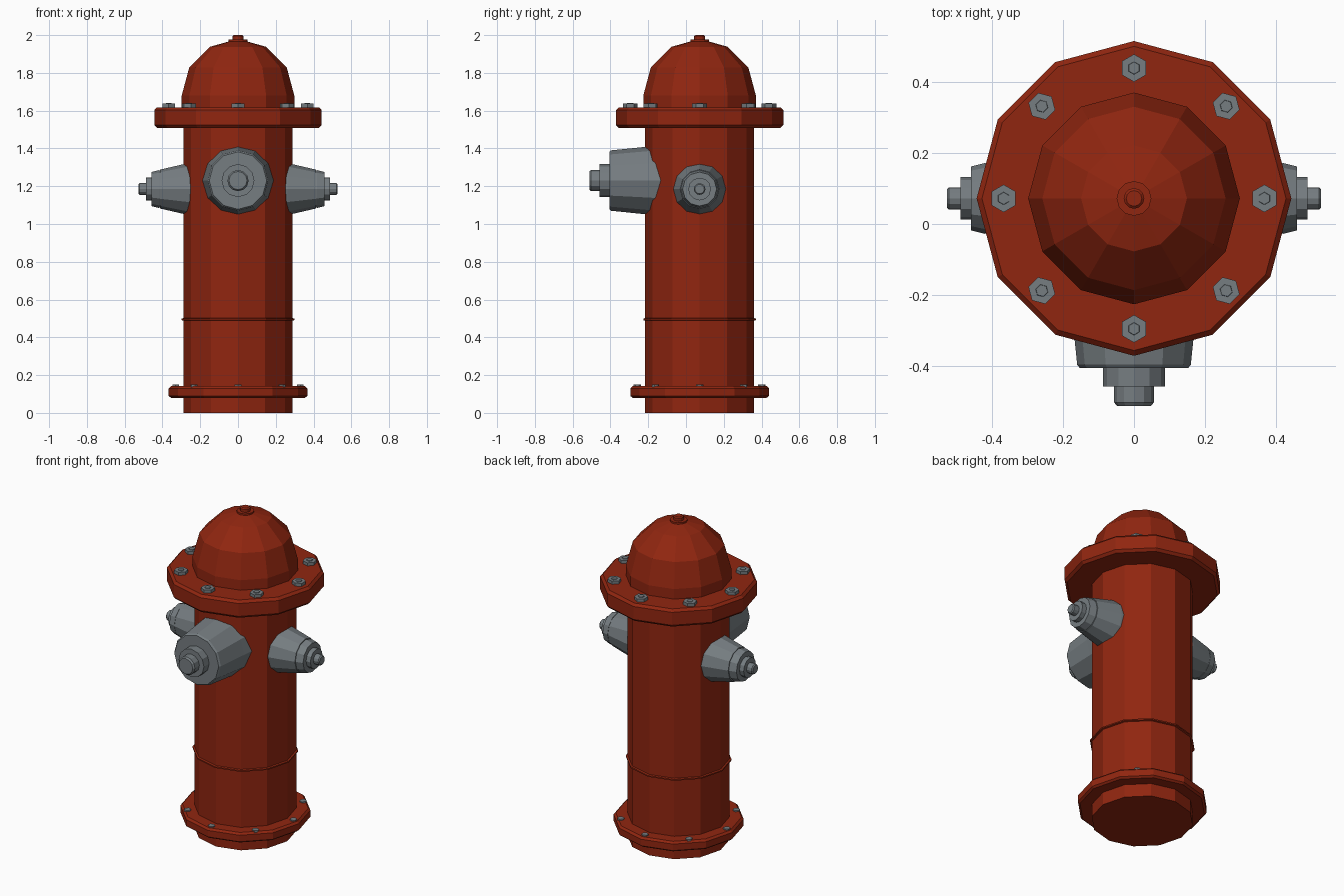
import bpy, bmesh, math
from mathutils import Matrix, Vector

if "Cube" in bpy.data.objects:
    bpy.data.objects.remove(bpy.data.objects["Cube"])

CY = 0.072  # y of the vertical main axis


def material(name, rgb):
    m = bpy.data.materials.new(name)
    m.diffuse_color = (*rgb, 1)
    m.use_nodes = True
    m.node_tree.nodes["Principled BSDF"].inputs["Base Color"].default_value = m.diffuse_color
    return m


RED = material("hydrant red", (0.28, 0.019, 0.005))
GREY = material("metal grey", (0.18, 0.205, 0.22))


def lathe(name, profile, mat, origin=(0, CY, 0), axis=(0, 0, 1), sides=12, turn=0.0):
    """Closed turned solid: profile is (radius, distance along axis) points."""
    bm = bmesh.new()
    rings = []
    for r, h in profile:
        rings.append([bm.verts.new((r * math.cos(turn + math.tau * i / sides),
                                    r * math.sin(turn + math.tau * i / sides), h))
                      for i in range(sides)])
    for a, b in zip(rings, rings[1:]):
        for i in range(sides):
            j = (i + 1) % sides
            bm.faces.new((a[i], a[j], b[j], b[i]))
    bm.faces.new(rings[0][::-1])
    bm.faces.new(rings[-1])
    rot = Vector(axis).to_track_quat('Z', 'Y').to_matrix().to_4x4()
    bm.transform(Matrix.Translation(origin) @ rot)
    bmesh.ops.recalc_face_normals(bm, faces=bm.faces)
    me = bpy.data.meshes.new(name)
    bm.to_mesh(me)
    bm.free()
    me.materials.append(mat)
    ob = bpy.data.objects.new(name, me)
    bpy.context.collection.objects.link(ob)
    return ob


# Barrel, base flange and trim ring
lathe("barrel", [(0.288, 0), (0.288, 1.53)], RED)
lathe("base_flange", [(0.355, 0.08), (0.367, 0.09), (0.367, 0.13), (0.355, 0.142)], RED)
lathe("trim_ring", [(0.285, 0.487), (0.298, 0.491), (0.298, 0.499), (0.285, 0.503)], RED)

# Top flange
lathe("top_flange", [(0.428, 1.508), (0.443, 1.523), (0.443, 1.603), (0.428, 1.618)], RED)

# Dome: short wall, then a quarter circle in 30 degree steps
R = 0.298
dome = [(R, 1.61)] + [(R * math.cos(math.radians(a)), 1.68 + R * math.sin(math.radians(a)))
                      for a in (0, 30, 60)] + [(0.01, 1.977)]
lathe("dome", dome, RED)
lathe("dome_nut", [(0.049, 1.95), (0.049, 1.976), (0.029, 1.976), (0.029, 1.994), (0.022, 2.0)], RED)

# Bolts on both flanges
for i in range(8):
    a = math.tau * i / 8
    turn = math.radians(30 + 15 * (i % 2))
    c, s = math.cos(a), math.sin(a)
    lathe(f"top_bolt_{i}", [(0.039, 1.61), (0.039, 1.637), (0.018, 1.637), (0.017, 1.641)], GREY,
          (0.367 * c, CY + 0.367 * s, 0), sides=6, turn=turn)
    lathe(f"base_bolt_{i}", [(0.02, 0.13), (0.02, 0.149)], GREY,
          (0.33 * c, CY + 0.33 * s, 0), sides=6, turn=turn)

# Large front outlet (distance measured forward from the main axis)
lathe("front_outlet", [(0.19, 0.19), (0.18, 0.27), (0.16, 0.468), (0.152, 0.478),
                       (0.087, 0.478), (0.087, 0.53), (0.056, 0.53), (0.056, 0.574), (0.048, 0.584)],
      GREY, (0, CY, 1.23), (0, -1, 0))

# Two small side outlets
for name, d in (("left_outlet", -1), ("right_outlet", 1)):
    lathe(name, [(0.146, 0.2), (0.137, 0.265), (0.103, 0.412), (0.098, 0.412), (0.098, 0.418),
                 (0.1, 0.418), (0.09, 0.459), (0.06, 0.459), (0.06, 0.488),
                 (0.031, 0.488), (0.031, 0.521), (0.025, 0.527)],
          GREY, (0, CY, 1.185), (d, 0, 0))
